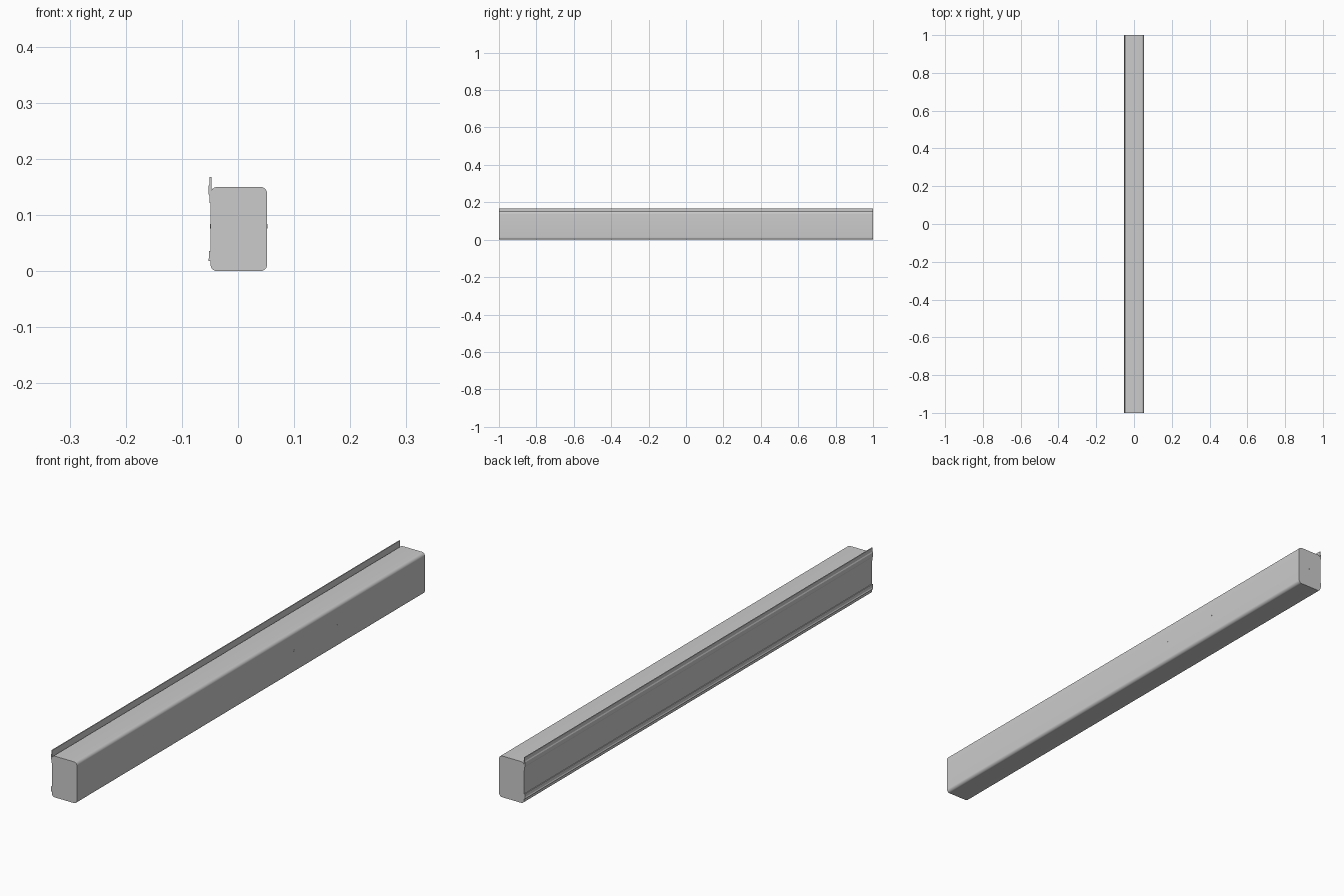
import bpy, bmesh, math
from mathutils import Matrix

if "Cube" in bpy.data.objects:
    bpy.data.objects.remove(bpy.data.objects["Cube"])

LENGTH = 2.0


def finish(name, bm, smooth=True):
    bmesh.ops.recalc_face_normals(bm, faces=bm.faces)
    mesh = bpy.data.meshes.new(name)
    bm.to_mesh(mesh)
    bm.free()
    obj = bpy.data.objects.new(name, mesh)
    bpy.context.collection.objects.link(obj)
    if smooth:
        bpy.ops.object.select_all(action='DESELECT')
        obj.select_set(True)
        bpy.context.view_layer.objects.active = obj
        bpy.ops.object.shade_smooth_by_angle(angle=math.radians(30))
    return obj


def extrude_profile(name, points, smooth=True):
    """Sweep a closed x-z outline along the whole length."""
    bm = bmesh.new()
    face = bm.faces.new([bm.verts.new((x, -LENGTH / 2, z)) for x, z in points])
    new = bmesh.ops.extrude_face_region(bm, geom=[face])["geom"]
    verts = [v for v in new if isinstance(v, bmesh.types.BMVert)]
    bmesh.ops.translate(bm, verts=verts, vec=(0, LENGTH, 0))
    return finish(name, bm, smooth)


def rounded_rect(x0, x1, z0, z1, r, steps=8):
    corners = [(x1 - r, z1 - r), (x0 + r, z1 - r), (x0 + r, z0 + r), (x1 - r, z0 + r)]
    return [(cx + r * math.cos(a), cz + r * math.sin(a))
            for i, (cx, cz) in enumerate(corners)
            for a in [(i + k / steps) * math.pi / 2 for k in range(steps + 1)]]


def dot(name, location, axis):
    """Small flush disc on a face of the housing."""
    bm = bmesh.new()
    bmesh.ops.create_cone(bm, cap_ends=True, segments=16, radius1=0.004,
                          radius2=0.004, depth=0.001)
    rot = Matrix.Rotation(math.pi / 2, 4, axis)
    bmesh.ops.transform(bm, matrix=Matrix.Translation(location) @ rot, verts=bm.verts)
    finish(name, bm)


# Long housing with rounded edges
extrude_profile("housing", rounded_rect(-0.049, 0.052, 0.0, 0.15, 0.012))

# Upper mounting rail: thin flange, outward bulge, tapering foot
extrude_profile("upper_mounting_rail", [
    (-0.051, 0.168), (-0.051, 0.155), (-0.053, 0.151), (-0.053, 0.138),
    (-0.0505, 0.133), (-0.0505, 0.121), (-0.0485, 0.121), (-0.0485, 0.140),
    (-0.0475, 0.144), (-0.0475, 0.168)], smooth=False)

# Lower mounting lip
extrude_profile("lower_mounting_lip", [
    (-0.053, 0.018), (-0.053, 0.021), (-0.0515, 0.024), (-0.0515, 0.036),
    (-0.0485, 0.036), (-0.0485, 0.018)], smooth=False)

# Connection points on the sides and the back end
dot("right_point_a", (0.052, 0.25, 0.08), 'Y')
dot("right_point_b", (0.052, 0.5, 0.08), 'Y')
dot("left_point", (-0.049, 0.25, 0.08), 'Y')
dot("back_point", (0.0, 0.9998, 0.075), 'X')
